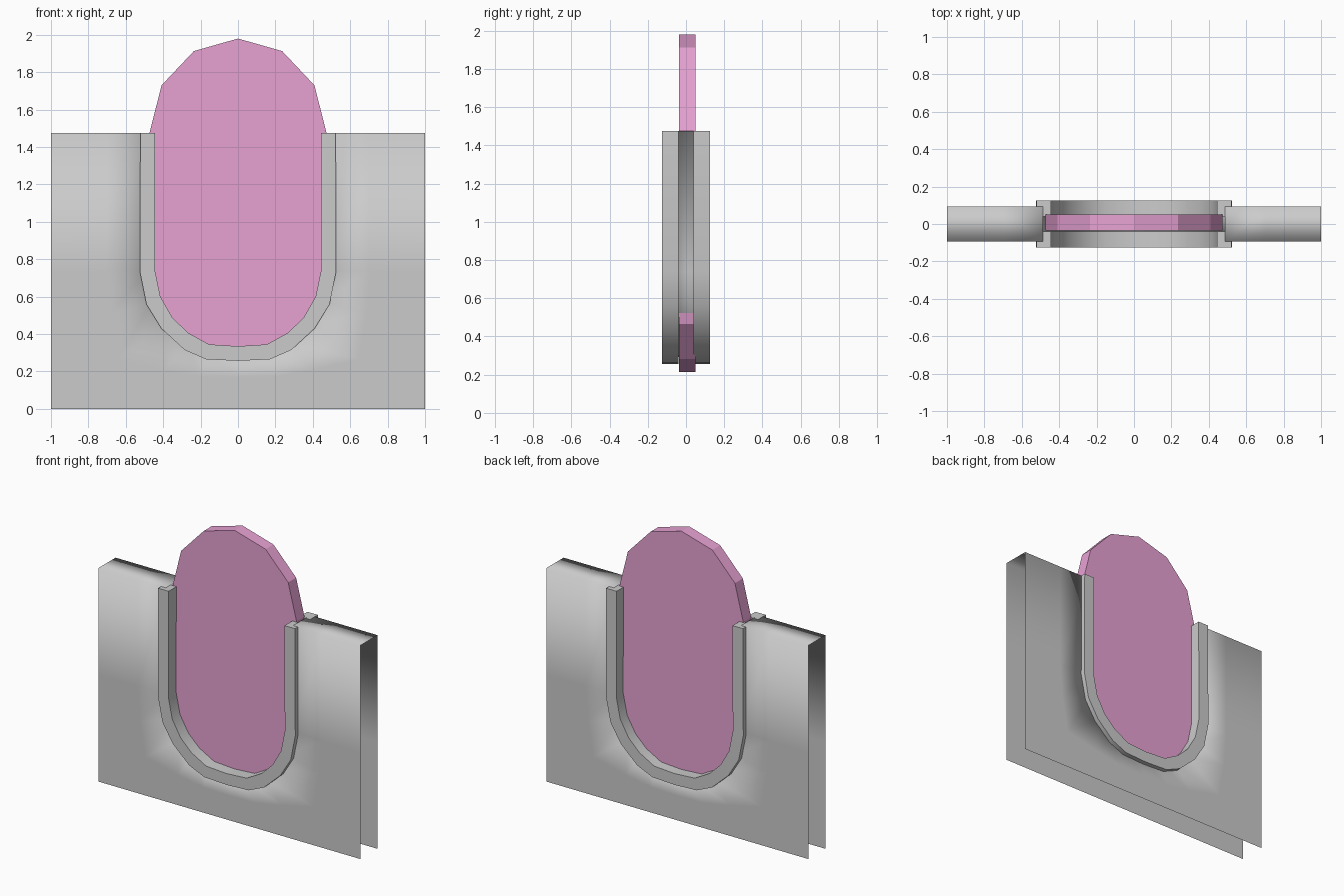
import bpy, bmesh, math

if "Cube" in bpy.data.objects:
    bpy.data.objects.remove(bpy.data.objects["Cube"])

TOP = 1.475
# Right half of the U opening, from the top down to the centre line
INNER = [(.443, TOP), (.445, .745), (.415, .60), (.35, .487), (.267, .407), (.155, .345), (0, .335)]
OUTER = [(.522, TOP), (.525, .735), (.49, .56), (.41, .43), (.285, .315), (.17, .265), (0, .257)]
BORDER = [(1, TOP), (1, .735), (1, .40), (1, 0), (.55, 0), (.25, 0), (0, 0)]


def mirror(half):
    return half + [(-x, z) for x, z in reversed(half[:-1])]


def blend(a, b, t):
    return [(p[0] + (q[0] - p[0]) * t, p[1] + (q[1] - p[1]) * t) for p, q in zip(a, b)]


def add_row(bm, pts, y):
    return [bm.verts.new((x, y, z)) for x, z in pts]


def strip(bm, a, b):
    for i in range(len(a) - 1):
        bm.faces.new((a[i], a[i + 1], b[i + 1], b[i]))


def finish(bm, name):
    bm.normal_update()
    mesh = bpy.data.meshes.new(name)
    bm.to_mesh(mesh)
    bm.free()
    obj = bpy.data.objects.new(name, mesh)
    bpy.context.collection.objects.link(obj)
    return obj


inner, outer, border = mirror(INNER), mirror(OUTER), mirror(BORDER)

# Hollow wall: two sheets joined along the top and around the opening
hole = blend(inner, outer, .55)
rings = [hole, blend(hole, border, .42), border]
bm = bmesh.new()
front = [add_row(bm, r, -.093) for r in rings]
back = [add_row(bm, r, .093) for r in rings]
for k in range(2):
    strip(bm, front[k + 1], front[k])
    strip(bm, back[k], back[k + 1])
    for e in (0, -1):
        bm.faces.new((front[k][e], front[k + 1][e], back[k + 1][e], back[k][e]))
strip(bm, front[0], back[0])
bmesh.ops.recalc_face_normals(bm, faces=bm.faces)
bm.normal_update()
bm.faces.ensure_lookup_table()
if bm.faces[0].normal.y > 0:
    bmesh.ops.reverse_faces(bm, faces=bm.faces)
for f in bm.faces:
    f.smooth = True
wall = finish(bm, "wall")

# U-shaped trim on both sides of the wall
for name, s in (("front_trim", -1), ("back_trim", 1)):
    bm = bmesh.new()
    loop = [add_row(bm, inner, s * .04), add_row(bm, inner, s * .125),
            add_row(bm, outer, s * .125), add_row(bm, outer, s * .04)]
    for k in range(4):
        strip(bm, loop[k], loop[(k + 1) % 4])
    for e in (0, -1):
        bm.faces.new([r[e] for r in loop])
    bmesh.ops.recalc_face_normals(bm, faces=bm.faces)
    trim = finish(bm, name)
    bpy.ops.object.select_all(action='DESELECT')
    trim.select_set(True)
    bpy.context.view_layer.objects.active = trim
    bpy.ops.object.shade_smooth_by_angle(angle=math.radians(30))

# Pink pane: a long slab with twelve-sided round ends
outline = []
for start, cz in ((0, 1.48), (180, .715)):
    for i in range(7):
        a = math.radians(start + i * 30)
        outline.append((.472 * math.cos(a), cz + .5 * math.sin(a)))
bm = bmesh.new()
f, b = add_row(bm, outline, -.036), add_row(bm, outline, .05)
bm.faces.new(f)
bm.faces.new(b)
strip(bm, f + f[:1], b + b[:1])
bmesh.ops.recalc_face_normals(bm, faces=bm.faces)
pane = finish(bm, "pane")
pink = bpy.data.materials.new("pink")
pink.diffuse_color = (.8, .36, .65, 1)
pink.use_nodes = True
pink.node_tree.nodes["Principled BSDF"].inputs["Base Color"].default_value = pink.diffuse_color
pane.data.materials.append(pink)
